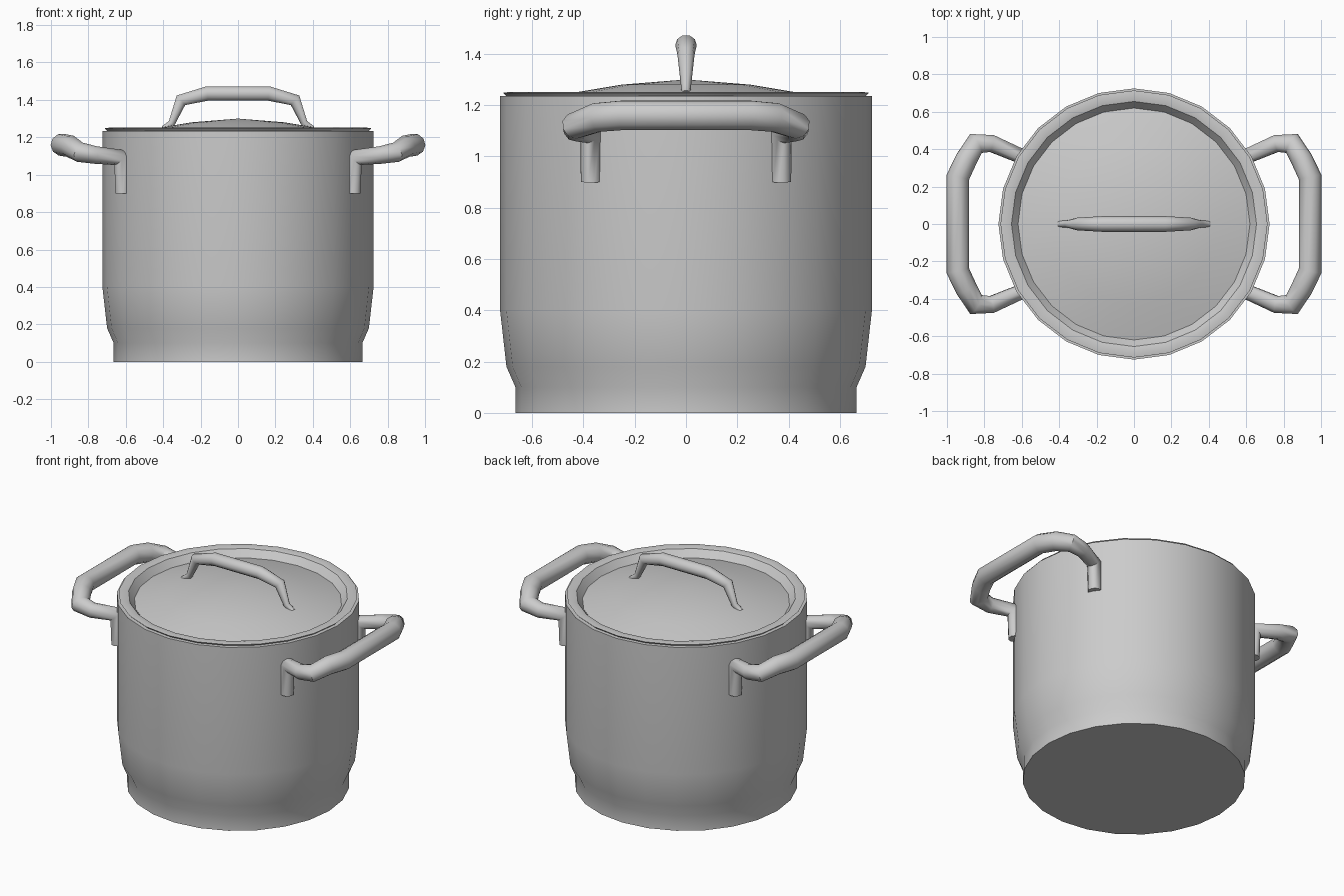
import bpy, bmesh, math
from mathutils import Vector, Matrix

if "Cube" in bpy.data.objects:
    bpy.data.objects.remove(bpy.data.objects["Cube"])


def finish(name, bm, angle):
    bmesh.ops.recalc_face_normals(bm, faces=bm.faces)
    me = bpy.data.meshes.new(name)
    bm.to_mesh(me)
    bm.free()
    ob = bpy.data.objects.new(name, me)
    bpy.context.collection.objects.link(ob)
    bpy.ops.object.select_all(action='DESELECT')
    ob.select_set(True)
    bpy.context.view_layer.objects.active = ob
    bpy.ops.object.shade_smooth_by_angle(angle=math.radians(angle))
    return ob


def revolve(name, profile, sides=24, closed=False):
    """Spin an (r, z) profile around the z axis."""
    bm = bmesh.new()
    vs = [bm.verts.new((r, 0, z)) for r, z in profile]
    pairs = list(zip(vs, vs[1:])) + ([(vs[-1], vs[0])] if closed else [])
    edges = [bm.edges.new(p) for p in pairs]
    bmesh.ops.spin(bm, geom=vs + edges, cent=(0, 0, 0), axis=(0, 0, 1),
                   angle=2 * math.pi, steps=sides)
    bmesh.ops.remove_doubles(bm, verts=bm.verts, dist=1e-4)
    return finish(name, bm, 30)


def sweep(name, path, radii, squash=1.0, sides=10):
    """Mitred tube along a path; squash scales the ring across y."""
    pts = [Vector(p) for p in path]
    dirs = [(b - a).normalized() for a, b in zip(pts, pts[1:])]
    d = dirs[0]
    u = d.cross(Vector((0, 1, 0))).normalized()
    v = d.cross(u)
    ring = []
    for k in range(sides):
        a = 2 * math.pi * (k + 0.5) / sides
        ring.append(u * math.cos(a) + v * math.sin(a) * squash)
    bm = bmesh.new()
    prev = None
    for i, p in enumerate(pts):
        d = dirs[max(i - 1, 0)]
        t = (d + dirs[min(i, len(dirs) - 1)]).normalized()
        ring = [o - d * (o.dot(t) / d.dot(t)) for o in ring]
        cur = [bm.verts.new(p + o * radii[i]) for o in ring]
        if prev:
            for k in range(sides):
                n = (k + 1) % sides
                bm.faces.new((prev[k], prev[n], cur[n], cur[k]))
        else:
            bm.faces.new(cur)
        prev = cur
    bm.faces.new(prev)
    return finish(name, bm, 50)


# Pot body with base disc, inner wall and floor
revolve("pot_body", [(0, 0), (0.665, 0), (0.665, 0.10), (0.70, 0.18),
                     (0.725, 0.40), (0.725, 1.235), (0.69, 1.235),
                     (0.69, 0.40), (0.64, 0.12), (0, 0.10)])

# Lid with rim flange, sunken step and low dome
revolve("lid", [(0, 1.30), (0.25, 1.28), (0.43, 1.25), (0.62, 1.20),
                (0.655, 1.245), (0.685, 1.252), (0.714, 1.248), (0.70, 1.234),
                (0.67, 1.23), (0.63, 1.185), (0, 1.27)])

# Lid handle: arch mirrored about x = 0
half = [(-0.40, 0, 1.245), (-0.355, 0, 1.275), (-0.305, 0, 1.398), (-0.165, 0, 1.434)]
rad = [0.016, 0.019, 0.032, 0.04]
sweep("lid_handle", half + [(-x, y, z) for x, y, z in reversed(half)],
      rad + rad[::-1], squash=1.05)

# Side handles: loop mirrored about y = 0, then copied to the other side
half = [(0.617, -0.37, 0.90), (0.622, -0.37, 1.09), (0.76, -0.43, 1.105),
        (0.845, -0.43, 1.12), (0.897, -0.345, 1.152), (0.942, -0.25, 1.16)]
rad = [0.04, 0.042, 0.047, 0.053, 0.059, 0.06]
path = half + [(x, -y, z) for x, y, z in reversed(half)]
right = sweep("handle_right", path, rad + rad[::-1])
left = right.copy()
left.data = right.data.copy()
left.name = "handle_left"
left.data.transform(Matrix.Rotation(math.pi, 4, 'Z'))
bpy.context.collection.objects.link(left)
